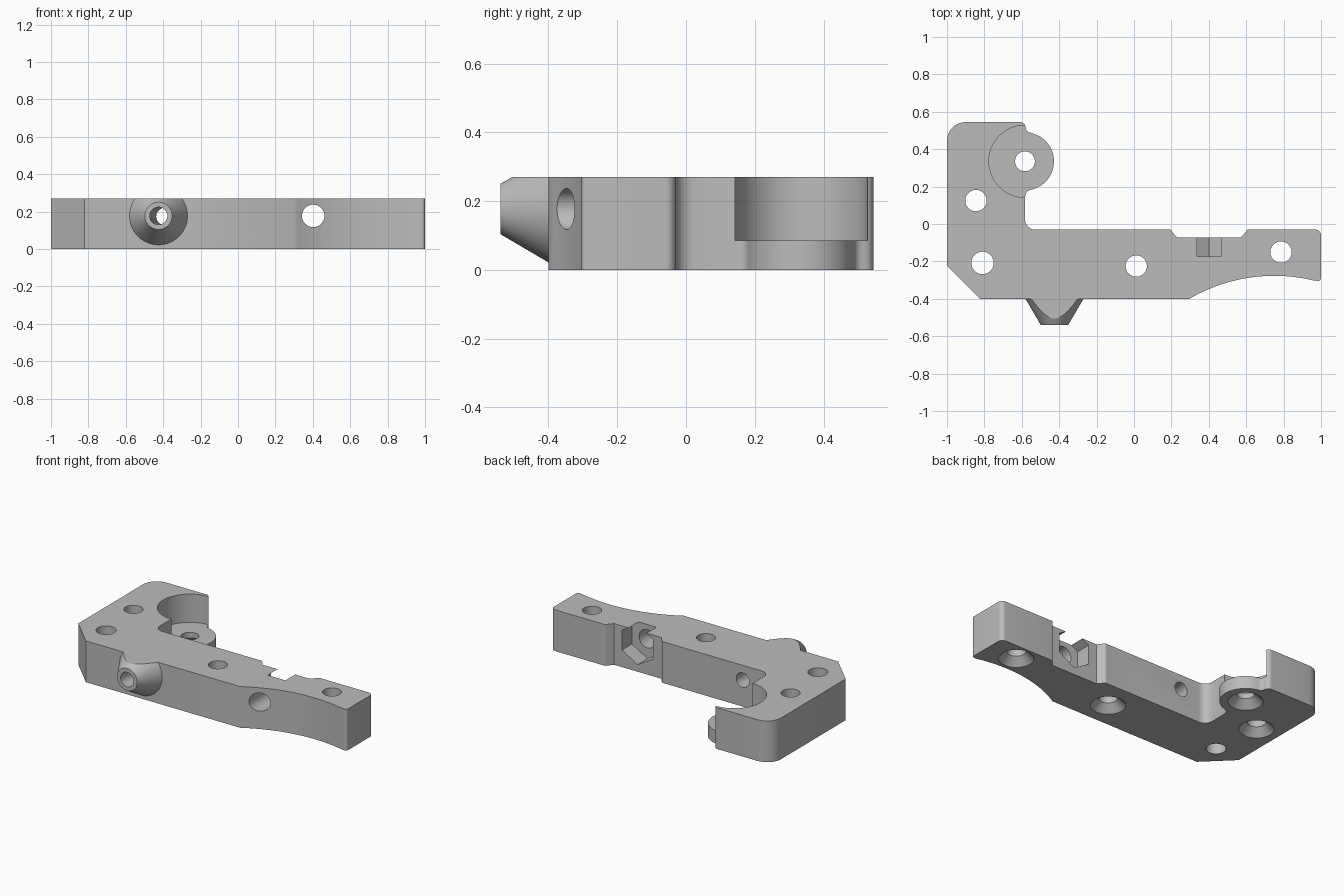
import bpy, bmesh, math
from mathutils import Vector, Matrix

cube = bpy.data.objects.get("Cube")
if cube:
    bpy.data.objects.remove(cube)

THICK = 0.27
MID = 0.177          # height of the horizontal bores
EAR = Vector((-0.583, 0.335))

grey = bpy.data.materials.new("plain_grey")
grey.use_nodes = True
grey.diffuse_color = (0.5, 0.5, 0.5, 1)
grey.node_tree.nodes["Principled BSDF"].inputs["Base Color"].default_value = (0.5, 0.5, 0.5, 1)


def rounded(corners, steps=8):
    """Outline with each (x, y, radius) corner replaced by a tangent arc."""
    out = []
    for i, (x, y, r) in enumerate(corners):
        p = Vector((x, y))
        if r == 0:
            out.append(p)
            continue
        a = (Vector(corners[i - 1][:2]) - p)
        b = (Vector(corners[(i + 1) % len(corners)][:2]) - p)
        half = a.angle(b) / 2
        d = min(r / math.tan(half), a.length * 0.49, b.length * 0.49)
        r = d * math.tan(half)
        a, b = a.normalized(), b.normalized()
        centre = p + (a + b).normalized() * (r / math.sin(half))
        start, end = p + a * d - centre, p + b * d - centre
        turn = start.angle_signed(end)
        for k in range(steps + 1):
            out.append(centre + Matrix.Rotation(-turn * k / steps, 2) @ start)
    return out


def arc(centre, radius, a0, a1, steps):
    for k in range(steps + 1):
        t = math.radians(a0 + (a1 - a0) * k / steps)
        yield (centre[0] + radius * math.cos(t), centre[1] + radius * math.sin(t), 0)


def make(name, bm):
    bmesh.ops.recalc_face_normals(bm, faces=bm.faces)
    mesh = bpy.data.meshes.new(name)
    bm.to_mesh(mesh)
    bm.free()
    mesh.materials.append(grey)
    ob = bpy.data.objects.new(name, mesh)
    bpy.context.collection.objects.link(ob)
    return ob


def tube(name, start, end, r0, r1=None, sides=48, spin=0):
    """Cylinder or frustum running between two points."""
    start, end = Vector(start), Vector(end)
    axis = end - start
    bm = bmesh.new()
    bmesh.ops.create_cone(bm, cap_ends=True, segments=sides, radius1=r0,
                          radius2=r0 if r1 is None else r1, depth=axis.length)
    turn = axis.to_track_quat("Z", "X").to_matrix().to_4x4()
    place = Matrix.Translation((start + end) / 2) @ turn @ Matrix.Rotation(spin, 4, "Z")
    bmesh.ops.transform(bm, matrix=place, verts=bm.verts)
    return make(name, bm)


def combine(target, tool, operation):
    mod = target.modifiers.new(operation.lower(), "BOOLEAN")
    mod.operation, mod.solver, mod.object = operation, "EXACT", tool
    bpy.context.view_layer.objects.active = target
    bpy.ops.object.modifier_apply(modifier=mod.name)
    bpy.data.objects.remove(tool)


# Plate outline, clockwise from the back right corner
corners = [(-1, 0.545, 0.1), (-0.585, 0.545, 0.03), (-0.575, 0.495, 0.03)]
corners += arc(EAR, 0.155, 75, -75, 32)
corners += [(-0.575, 0.175, 0.03), (-0.583, 0.14, 0), (-0.583, -0.03, 0.055),
            (0.195, -0.03, 0.01), (0.23, -0.073, 0), (0.572, -0.073, 0),
            (0.607, -0.03, 0.01), (1, -0.03, 0.03), (1, -0.307, 0.035)]
corners += arc((0.75, -1.177), 0.9, 76.5, 120.3, 24)
corners += [(-0.822, -0.4, 0), (-1, -0.224, 0)]

bm = bmesh.new()
face = bm.faces.new([bm.verts.new((p.x, p.y, 0)) for p in rounded(corners)])
side = bmesh.ops.extrude_face_region(bm, geom=[face])["geom"]
bmesh.ops.translate(bm, vec=(0, 0, THICK),
                    verts=[v for v in side if isinstance(v, bmesh.types.BMVert)])
body = make("bracket_body", bm)

# Conical nozzle boss, trimmed flush with the top
boss = tube("nozzle_boss", (-0.425, -0.39, MID), (-0.425, -0.54, MID), 0.161, 0.073, 64)
bm = bmesh.new()
bmesh.ops.create_cube(bm, size=1)
bmesh.ops.translate(bm, vec=(-0.425, -0.45, THICK + 0.5), verts=bm.verts)
combine(boss, make("trim_block", bm), "DIFFERENCE")
combine(body, boss, "UNION")

# Round pocket above the ear
combine(body, tube("ear_pocket", (*EAR, 0.085), (*EAR, 0.5), 0.193, sides=96), "DIFFERENCE")

# Vertical screw holes, most countersunk from below
for x, y, r, sunk in [(-0.845, 0.125, 0.057, True), (-0.81, -0.208, 0.06, False),
                      (0.012, -0.225, 0.057, True), (0.786, -0.15, 0.057, True),
                      (EAR.x, EAR.y, 0.053, True)]:
    combine(body, tube("screw_hole", (x, y, -0.1), (x, y, 0.4), r), "DIFFERENCE")
    if sunk:
        combine(body, tube("countersink", (x, y, -0.01), (x, y, 0.05), 0.115, r - 0.001),
                "DIFFERENCE")

# Slightly slanted bore through the boss
combine(body, tube("nozzle_bore", (-0.429, -0.6, MID), (-0.386, 0.03, MID - 0.004), 0.047),
        "DIFFERENCE")

# Clamp screw bore with hexagonal nut trap
combine(body, tube("clamp_bore", (0.402, -0.6, MID), (0.402, 0.1, MID), 0.06), "DIFFERENCE")
trap = tube("nut_trap", (0.402, -0.175, MID), (0.402, 0.0, MID), 0.13, sides=6)
top = max(v.co.z for v in trap.data.vertices)
if top < MID + 0.125:      # keep one hexagon point upward
    trap.data.transform(Matrix.Translation((0.402, 0, MID)) @ Matrix.Rotation(math.pi / 6, 4, "Y")
                        @ Matrix.Translation((-0.402, 0, -MID)))
combine(body, trap, "DIFFERENCE")

# Smooth curved walls, crisp edges
bpy.ops.object.select_all(action="DESELECT")
body.select_set(True)
bpy.context.view_layer.objects.active = body
bpy.ops.object.shade_smooth_by_angle(angle=math.radians(30))
